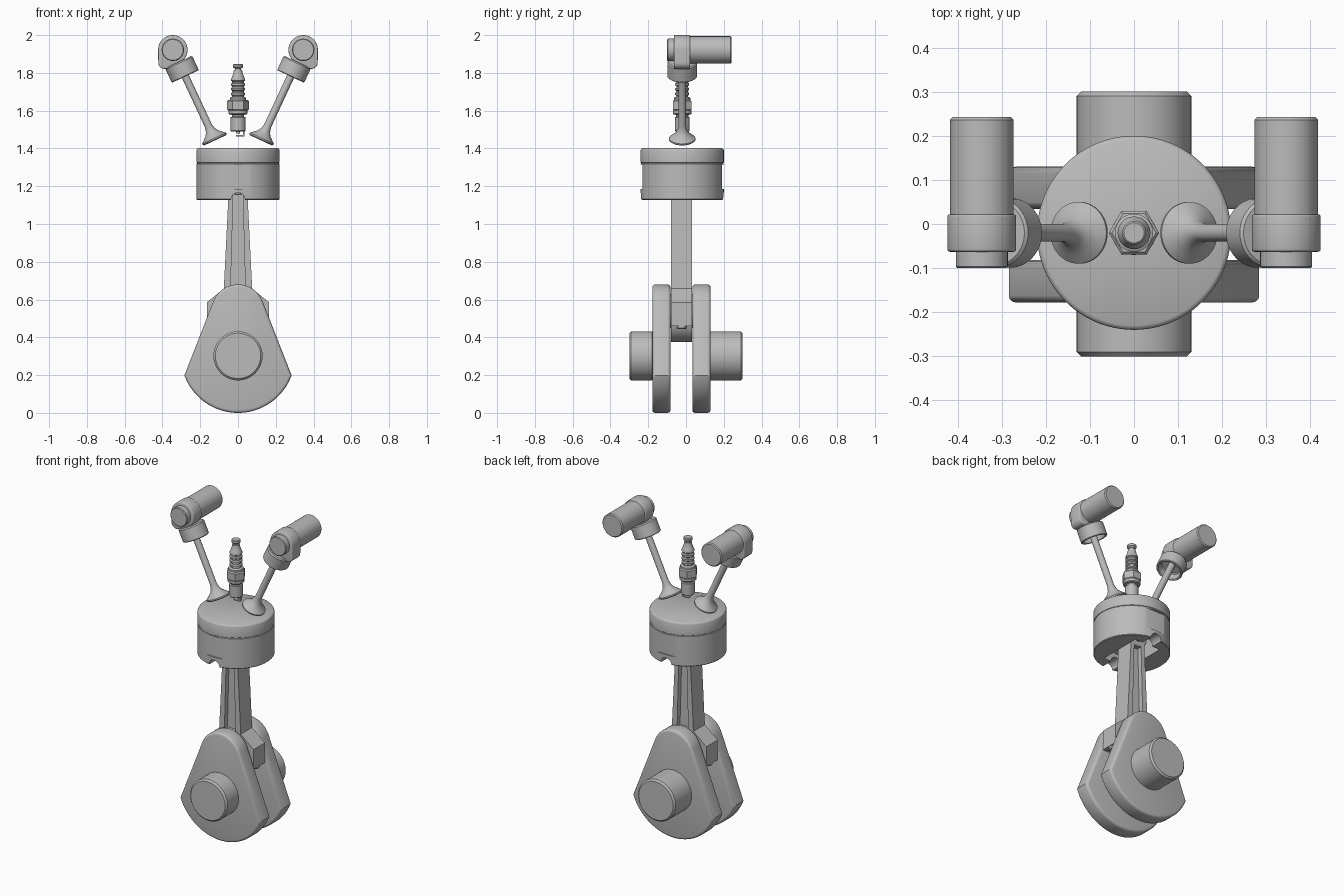
import bpy, bmesh, math
from mathutils import Matrix, Vector
from mathutils.geometry import convex_hull_2d

cube = bpy.data.objects.get("Cube")
if cube:
    bpy.data.objects.remove(cube, do_unlink=True)

steel = bpy.data.materials.new("grey_steel")
steel.use_nodes = True
GREY = (0.5, 0.5, 0.5, 1)
steel.diffuse_color = GREY
steel.node_tree.nodes["Principled BSDF"].inputs["Base Color"].default_value = GREY

YC = -0.02          # centre plane of the piston and valves
CRANK_Z = 0.302     # crankshaft axis
PIN_Z = 0.54        # crankpin axis


def shade(ob):
    bpy.ops.object.select_all(action='DESELECT')
    bpy.context.view_layer.objects.active = ob
    ob.select_set(True)
    bpy.ops.object.shade_smooth_by_angle(angle=math.radians(35))


def finish(name, bm, matrix=None):
    if matrix:
        bm.transform(matrix)
    bmesh.ops.recalc_face_normals(bm, faces=bm.faces)
    mesh = bpy.data.meshes.new(name)
    bm.to_mesh(mesh)
    bm.free()
    mesh.materials.append(steel)
    ob = bpy.data.objects.new(name, mesh)
    bpy.context.collection.objects.link(ob)
    shade(ob)
    return ob


def bevel_sharp(bm, width, limit=50):
    edges = [e for e in bm.edges if e.calc_face_angle(0) > math.radians(limit)]
    bmesh.ops.bevel(bm, geom=edges, offset=width, segments=3, profile=0.5, affect='EDGES')


def lathe(name, profile, origin, axis=(0, 0, 1), sides=64):
    """Spin (radius, height) pairs about an axis and cap both ends."""
    bm = bmesh.new()
    rings = []
    for r, h in profile:
        rings.append([bm.verts.new((r * math.cos(a), r * math.sin(a), h))
                      for a in (math.tau * i / sides for i in range(sides))])
    for low, high in zip(rings, rings[1:]):
        for i in range(sides):
            j = (i + 1) % sides
            bm.faces.new((low[i], low[j], high[j], high[i]))
    bm.faces.new(rings[0][::-1])
    bm.faces.new(rings[-1])
    turn = Vector(axis).to_track_quat('Z', 'Y').to_matrix().to_4x4()
    return finish(name, bm, Matrix.Translation(origin) @ turn)


def shaft(name, r, x, z, y0, y1, edge=0.01):
    length = y1 - y0
    return lathe(name, [(r - edge, 0), (r, edge), (r, length - edge), (r - edge, length)],
                 (x, y0, z), (0, 1, 0))


def prism(name, points, y0, y1, bevel=0):
    """Extrude an (x, z) outline along y."""
    bm = bmesh.new()
    front = [bm.verts.new((x, y0, z)) for x, z in points]
    back = [bm.verts.new((x, y1, z)) for x, z in points]
    bm.faces.new(front)
    bm.faces.new(back[::-1])
    n = len(points)
    for i in range(n):
        j = (i + 1) % n
        bm.faces.new((front[i], front[j], back[j], back[i]))
    bmesh.ops.recalc_face_normals(bm, faces=bm.faces)
    if bevel:
        bevel_sharp(bm, bevel)
    return finish(name, bm)


def block(name, x0, x1, y0, y1, z0, z1):
    return prism(name, [(x0, z0), (x1, z0), (x1, z1), (x0, z1)], y0, y1)


def arc(cx, cz, r, start, end, steps=32):
    angles = [math.radians(start + (end - start) * i / steps) for i in range(steps + 1)]
    return [(cx + r * math.cos(a), cz + r * math.sin(a)) for a in angles]


def hull(points):
    return [points[i] for i in convex_hull_2d(points)]


def cut(target, cutters):
    for cutter in cutters:
        cutter.hide_render = True
        mod = target.modifiers.new("cut", 'BOOLEAN')
        mod.operation = 'DIFFERENCE'
        mod.solver = 'EXACT'
        mod.object = cutter
        bpy.context.view_layer.objects.active = target
        bpy.ops.object.modifier_apply(modifier=mod.name)
        bpy.data.objects.remove(cutter, do_unlink=True)
    shade(target)


# Crankshaft: two webs, two main journals and the crankpin
web = arc(0, CRANK_Z, 0.302, 200, 340, 48) + arc(0, PIN_Z, 0.14, 21, 159)
prism("front_crank_web", web, -0.178, -0.082, 0.015)
prism("rear_crank_web", web, 0.034, 0.13, 0.015)
shaft("front_main_journal", 0.13, 0, CRANK_Z, -0.30, -0.17)
shaft("rear_main_journal", 0.13, 0, CRANK_Z, 0.12, 0.30)
shaft("crankpin", 0.09, 0, PIN_Z, -0.1, 0.05, 0.002)

# Connecting rod: big end, bearing cap, bolts and I-section shank
big_end = [(0.165, 0.46), (0.165, 0.585), (0.07, 0.662)]
prism("rod_big_end", big_end + [(-x, z) for x, z in reversed(big_end)], -0.08, 0.033)
prism("rod_bearing_cap", arc(0, 0.5, 0.125, 180, 360), -0.08, 0.033)
for side, label in ((1, "left"), (-1, "right")):
    lathe(label + "_rod_bolt", [(0.02, 0), (0.025, 0.006), (0.025, 0.03)],
          (side * 0.138, -0.023, 0.443), sides=24)
    flange = [(0.04, 0.62), (0.077, 0.62), (0.048, 1.2), (0.024, 1.2)]
    prism(label + "_rod_flange", [(side * x, z) for x, z in flange], -0.08, 0.033)
prism("rod_web", [(-0.045, 0.62), (0.045, 0.62), (0.028, 1.2), (-0.028, 1.2)], -0.05, 0.004)
shaft("rod_small_end", 0.07, 0, 1.225, -0.08, 0.033, 0.004)

# Piston: turned body with a ring line, pin recesses, notches and a slot below
R = 0.22
piston = lathe("piston", [(R - 0.004, 1.128), (R, 1.132), (R, 1.318), (R - 0.003, 1.32),
                          (R - 0.003, 1.324), (R, 1.326), (R, 1.392), (R - 0.003, 1.398),
                          (R - 0.01, 1.402)], (0, YC, 0), sides=96)
cut(piston, [
    block("slot_cutter", -0.09, 0.09, YC - 0.14, YC + 0.14, 1.0, 1.31),
    shaft("notch_cutter", 0.036, 0, 1.13, -0.4, 0.4, 0.001),
    block("front_recess_cutter", -0.2, 0.2, -0.4, YC - R + 0.009, 1.185, 1.315),
    block("rear_recess_cutter", -0.2, 0.2, YC + R - 0.009, 0.4, 1.185, 1.315),
])
shaft("piston_pin", 0.035, 0, 1.225, YC - 0.16, YC + 0.16, 0.003)

# Valve gear on each side: valve, hollow bucket, cam lobe and camshaft
lean = math.radians(25)
for side, label in ((1, "left"), (-1, "right")):
    axis = Vector((side * math.sin(lean), 0, math.cos(lean)))
    base = Vector((side * 0.121, YC, 1.443))
    valve = [(0.064, 0), (0.07, 0.005), (0.07, 0.012), (0.054, 0.026), (0.036, 0.042),
             (0.026, 0.06), (0.02, 0.085), (0.02, 0.42)]
    lathe(label + "_valve", valve, base, axis, 48)
    bucket = [(0.022, 0.05), (0.06, 0.05), (0.066, 0.045), (0.066, 0.002), (0.07, 0),
              (0.075, 0), (0.079, 0.004), (0.079, 0.078), (0.073, 0.085), (0.02, 0.085)]
    lathe(label + "_tappet_bucket", bucket, base + axis * 0.373, axis, 48)

    x, z = side * 0.345, 1.922
    lobe = hull(arc(x, z, 0.078, 0, 354, 59) + arc(side * 0.388, 1.855, 0.034, 0, 350, 35))
    prism(label + "_cam_lobe", lobe, -0.063, 0.022, 0.006)
    shaft(label + "_camshaft", 0.072, x, z, 0.0, 0.242, 0.006)
    shaft(label + "_camshaft_nose", 0.059, x, z, -0.1, -0.04, 0.004)

# Spark plug: threaded body, hexagon, ribbed insulator, terminal and electrodes
at = (0, YC, 0)
lathe("plug_body", [(0.036, 1.49), (0.039, 1.494), (0.039, 1.565), (0.032, 1.568),
                    (0.032, 1.578), (0.046, 1.58), (0.05, 1.585), (0.05, 1.6),
                    (0.04, 1.606)], at, sides=48)
lathe("plug_hexagon", [(0.05, 1.6), (0.057, 1.606), (0.057, 1.65), (0.05, 1.657)], at, sides=6)
ribs = [(0.043, 1.65), (0.043, 1.668), (0.036, 1.672)]
for i in range(4):
    low = 1.674 + i * 0.025
    ribs += [(0.031, low), (0.031, low + 0.006), (0.037, low + 0.010), (0.037, low + 0.019)]
ribs += [(0.032, 1.778), (0.024, 1.80), (0.022, 1.815)]
lathe("plug_insulator", ribs, at, sides=48)
lathe("plug_terminal", [(0.016, 1.81), (0.016, 1.822), (0.027, 1.83), (0.027, 1.842),
                        (0.023, 1.846)], at, sides=32)
lathe("plug_centre_electrode", [(0.01, 1.478), (0.01, 1.5)], at, sides=16)
block("plug_ground_strap_side", 0.026, 0.034, YC - 0.01, YC + 0.01, 1.465, 1.5)
block("plug_ground_strap_tip", -0.01, 0.034, YC - 0.01, YC + 0.01, 1.463, 1.47)
